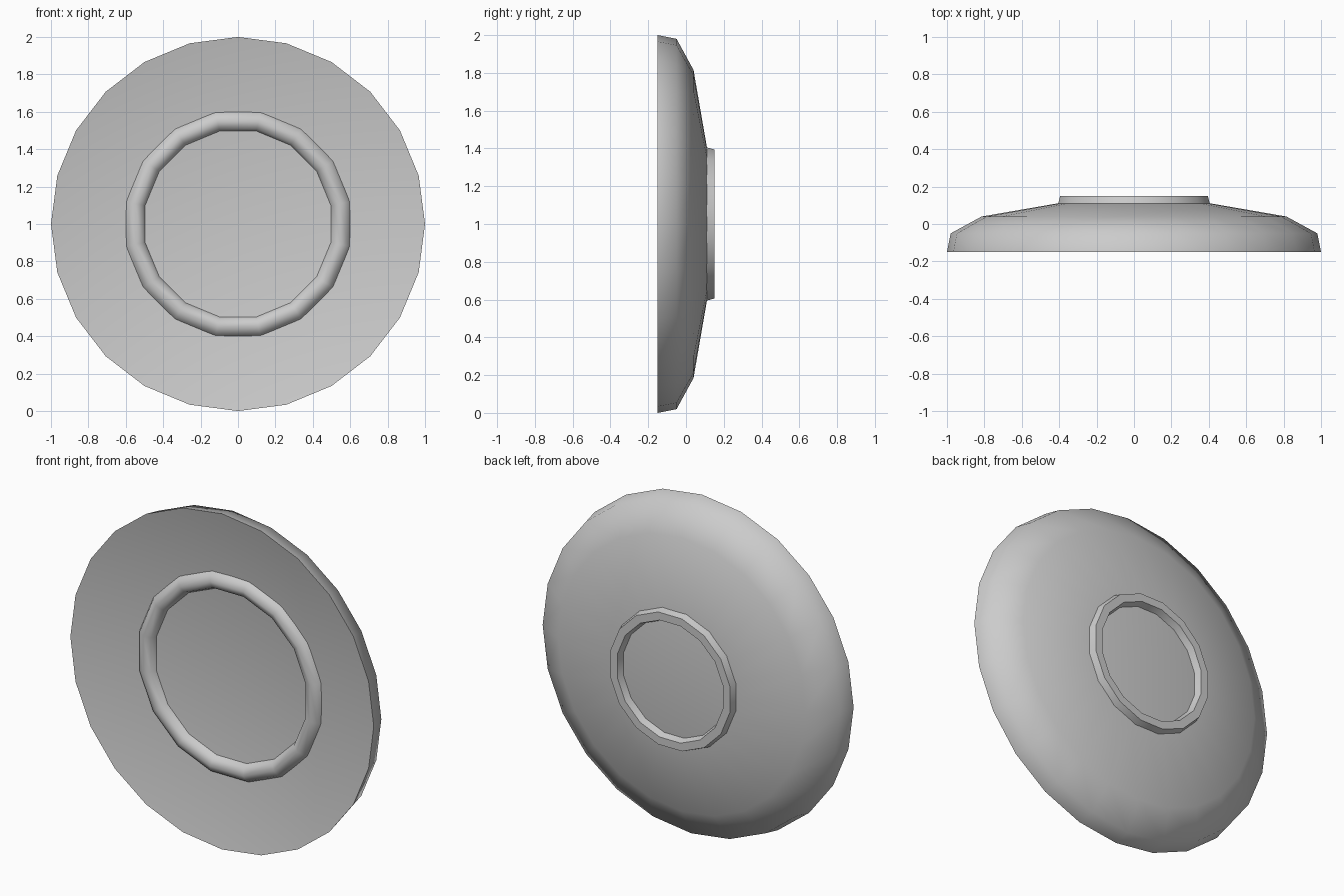
import bpy, bmesh, math

if "Cube" in bpy.data.objects:
    bpy.data.objects.remove(bpy.data.objects["Cube"])


def lathe(name, profile, sides, offset=0.0, closed=False, sharp=40):
    """Revolve (radius, y) points around the y axis through z = 1."""
    bm = bmesh.new()
    rings = []
    for r, y in profile:
        if r == 0:
            rings.append([bm.verts.new((0, y, 1))] * sides)
            continue
        ring = []
        for i in range(sides):
            a = math.pi / 2 + 2 * math.pi * (i + offset) / sides
            ring.append(bm.verts.new((r * math.cos(a), y, 1 + r * math.sin(a))))
        rings.append(ring)
    pairs = list(zip(rings, rings[1:]))
    if closed:
        pairs.append((rings[-1], rings[0]))
    for a, b in pairs:
        for i in range(sides):
            j = (i + 1) % sides
            bm.faces.new(list(dict.fromkeys((a[i], a[j], b[j], b[i]))))
    bmesh.ops.recalc_face_normals(bm, faces=bm.faces)
    mesh = bpy.data.meshes.new(name)
    bm.to_mesh(mesh)
    bm.free()
    obj = bpy.data.objects.new(name, mesh)
    bpy.context.collection.objects.link(obj)
    bpy.ops.object.select_all(action='DESELECT')
    obj.select_set(True)
    bpy.context.view_layer.objects.active = obj
    bpy.ops.object.shade_smooth_by_angle(angle=math.radians(sharp))
    return obj


# Shallow saucer: flat well, sloping front, rim, rounded back
lathe("saucer_body", [(0, -0.06), (0.56, -0.06), (1.0, -0.15), (0.98, -0.05),
                      (0.815, 0.04), (0.41, 0.11), (0, 0.11)], 24, sharp=60)

# Raised rounded ring around the well
lathe("cup_ring", [(0.612, -0.065), (0.597, -0.09), (0.56, -0.108), (0.52, -0.092),
                   (0.505, -0.057), (0.56, -0.05)], 16, offset=0.5, closed=True, sharp=62)

# Foot ring on the back
lathe("foot_ring", [(0.415, 0.105), (0.402, 0.15), (0.355, 0.15), (0.34, 0.105)],
      16, offset=0.5, closed=True)
